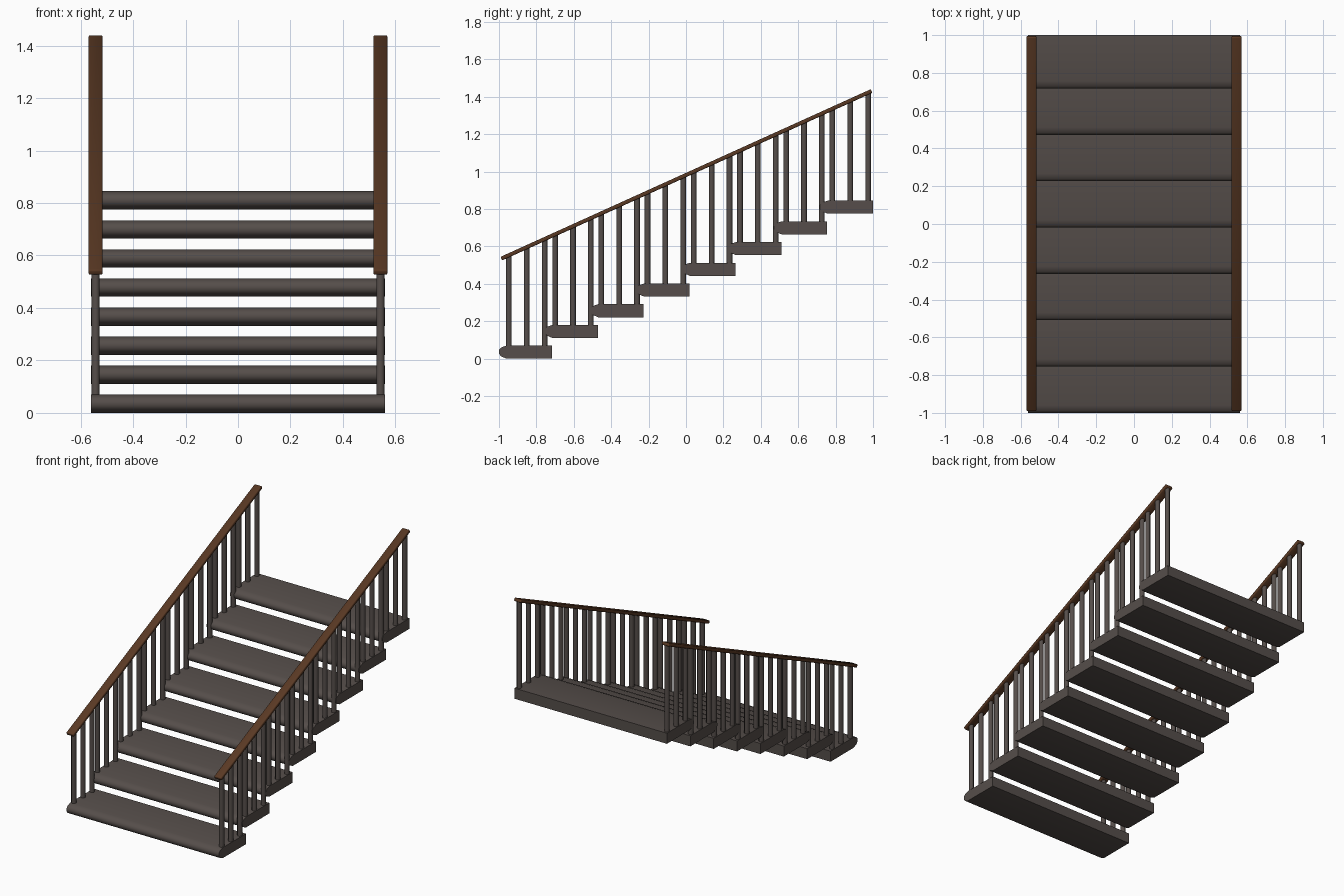
import bpy, bmesh, math
from mathutils import Matrix, Vector

if "Cube" in bpy.data.objects:
    bpy.data.objects.remove(bpy.data.objects["Cube"])


def material(name, rgb):
    m = bpy.data.materials.new(name)
    m.diffuse_color = (*rgb, 1)
    m.use_nodes = True
    m.node_tree.nodes["Principled BSDF"].inputs["Base Color"].default_value = m.diffuse_color
    return m


STONE = material("dark grey brown", (0.092, 0.076, 0.069))
WOOD = material("rail brown", (0.100, 0.040, 0.017))

STEPS = 8
RISE, RUN = 0.1107, 0.2453
THICK, DEPTH, HALF = 0.07, 0.283, 0.56
SIDE_X = 0.543
RAIL_A = Vector((0, -0.987, 0.535))
RAIL_B = Vector((0, 0.992, 1.431))
SLOPE = (RAIL_B.z - RAIL_A.z) / (RAIL_B.y - RAIL_A.y)


def finish(bm, name, mat, angle):
    bmesh.ops.recalc_face_normals(bm, faces=bm.faces[:])
    me = bpy.data.meshes.new(name)
    bm.to_mesh(me)
    bm.free()
    me.materials.append(mat)
    ob = bpy.data.objects.new(name, me)
    bpy.context.collection.objects.link(ob)
    bpy.ops.object.select_all(action='DESELECT')
    ob.select_set(True)
    bpy.context.view_layer.objects.active = ob
    bpy.ops.object.shade_smooth_by_angle(angle=math.radians(angle))
    return ob


# Treads: a nosed profile extruded across the width
PROFILE = [(0, 0.026), (0, 0.046), (0.012, 0.06), (0.04, THICK), (DEPTH, THICK),
           (DEPTH, 0), (0.04, 0), (0.012, 0.012)]
for i in range(STEPS):
    bm = bmesh.new()
    y0, z0 = -1 + i * RUN, i * RISE
    face = bm.faces.new([bm.verts.new((-HALF, y0 + y, z0 + z)) for y, z in PROFILE])
    ext = bmesh.ops.extrude_face_region(bm, geom=[face])
    bmesh.ops.translate(bm, vec=(2 * HALF, 0, 0),
                        verts=[g for g in ext['geom'] if isinstance(g, bmesh.types.BMVert)])
    finish(bm, f"tread_{i + 1}", STONE, 50)

for side, label in ((-1, "left"), (1, "right")):
    # Balusters: three slim posts on each tread, reaching into the rail
    bm = bmesh.new()
    for i in range(STEPS):
        for k in range(3):
            y = -0.947 + i * 0.2471 + k * 0.0955
            bottom = i * RISE + THICK - 0.005
            top = RAIL_A.z + (y - RAIL_A.y) * SLOPE
            bmesh.ops.create_cone(
                bm, cap_ends=True, segments=8, radius1=0.0162, radius2=0.0162,
                depth=top - bottom,
                matrix=Matrix.Translation((side * SIDE_X, y, (top + bottom) / 2))
                @ Matrix.Rotation(math.pi / 8, 4, 'Z'))
    finish(bm, f"{label}_balusters", STONE, 50)

    # Handrail: flat sloping bar with softened edges
    bm = bmesh.new()
    length = (RAIL_B - RAIL_A).length
    mid = (RAIL_A + RAIL_B) / 2
    bmesh.ops.create_cube(bm, size=1)
    bmesh.ops.scale(bm, vec=(0.053, length, 0.021), verts=bm.verts[:])
    bmesh.ops.bevel(bm, geom=bm.edges[:], offset=0.005, segments=2,
                    profile=0.5, affect='EDGES')
    bmesh.ops.transform(bm, verts=bm.verts[:],
                        matrix=Matrix.Translation((side * SIDE_X, mid.y, mid.z))
                        @ Matrix.Rotation(math.atan(SLOPE), 4, 'X'))
    finish(bm, f"{label}_handrail", WOOD, 50)
